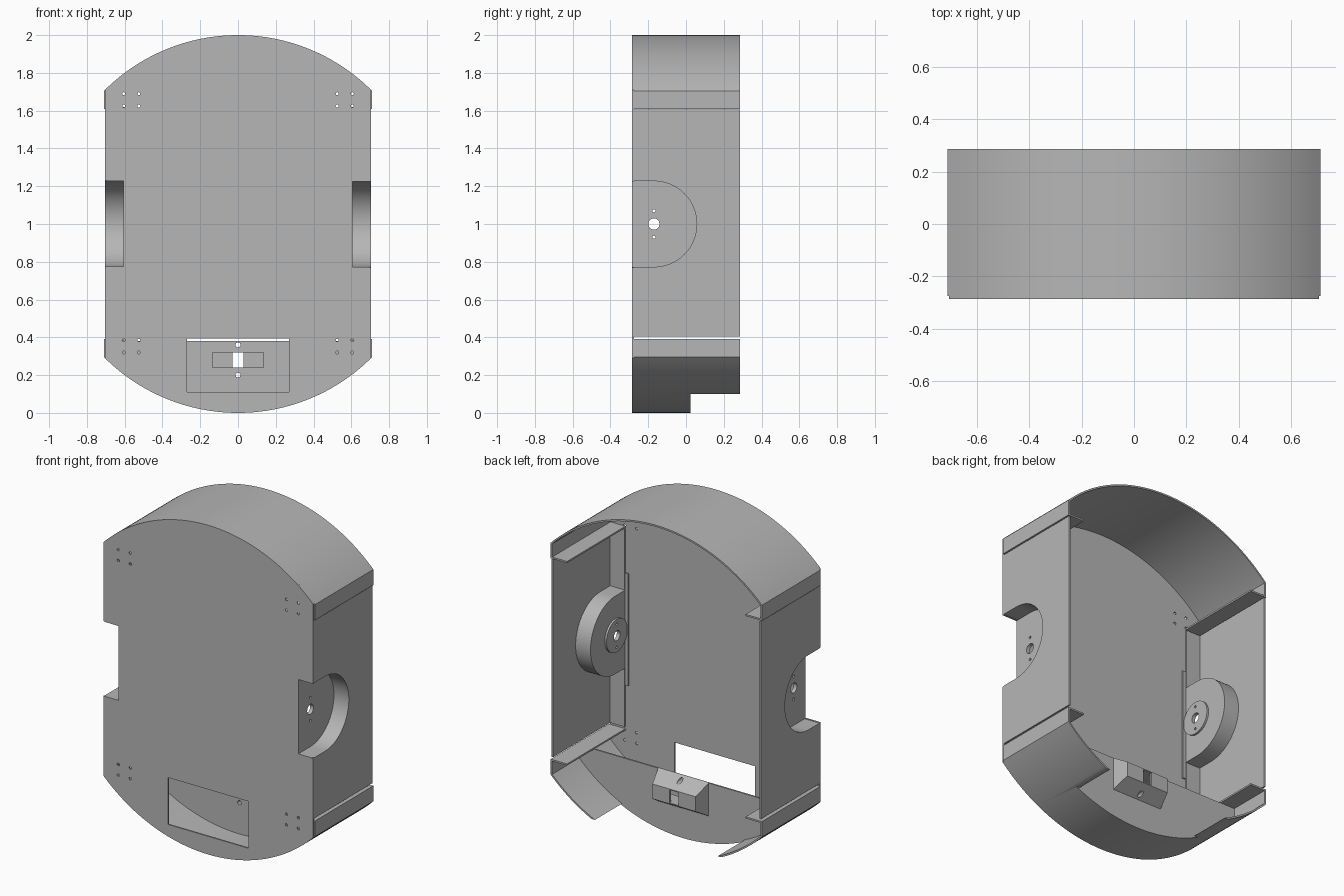
import bpy, bmesh, math

cube = bpy.data.objects.get("Cube")
if cube:
    bpy.data.objects.remove(cube, do_unlink=True)

gray = bpy.data.materials.new("light gray metal")
gray.use_nodes = True
COLOR = (0.47, 0.47, 0.47, 1)
gray.diffuse_color = COLOR
gray.node_tree.nodes["Principled BSDF"].inputs["Base Color"].default_value = COLOR

FRONT, BACK, T = -0.285, 0.285, 0.01     # depth limits and sheet thickness
HALF = 0.71                              # half width
parts = []


def add_object(name, bm):
    bmesh.ops.recalc_face_normals(bm, faces=bm.faces)
    mesh = bpy.data.meshes.new(name)
    bm.to_mesh(mesh)
    bm.free()
    mesh.materials.append(gray)
    obj = bpy.data.objects.new(name, mesh)
    bpy.context.scene.collection.objects.link(obj)
    parts.append(obj)
    return obj


def prism(name, outline, axis, a, b):
    """Extrude a closed outline: (x, z) along y, or (y, z) along x."""
    bm = bmesh.new()
    place = (lambda p, d: (p[0], d, p[1])) if axis == "y" else (lambda p, d: (d, p[0], p[1]))
    face = bm.faces.new([bm.verts.new(place(p, a)) for p in outline])
    ext = bmesh.ops.extrude_face_region(bm, geom=[face])
    shift = (0, b - a, 0) if axis == "y" else (b - a, 0, 0)
    bmesh.ops.translate(bm, vec=shift, verts=[v for v in ext["geom"] if isinstance(v, bmesh.types.BMVert)])
    return add_object(name, bm)


def rect(u0, u1, v0, v1):
    return [(u0, v0), (u1, v0), (u1, v1), (u0, v1)]


def arc(cu, cv, r, start, end, n):
    return [(cu + r * math.cos(start + (end - start) * i / n),
             cv + r * math.sin(start + (end - start) * i / n)) for i in range(n + 1)]


def circle(cu, cv, r, n=24):
    return arc(cu, cv, r, 0, math.tau, n)[:-1]


def cut(obj, cutters):
    """Subtract the cutters from a part and drop them."""
    for c in cutters:
        c.hide_render = True
        mod = obj.modifiers.new("cut", "BOOLEAN")
        mod.operation, mod.solver, mod.object = "DIFFERENCE", "EXACT", c
    bpy.context.view_layer.update()
    graph = bpy.context.evaluated_depsgraph_get()
    mesh = bpy.data.meshes.new_from_object(obj.evaluated_get(graph))
    obj.modifiers.clear()
    obj.data = mesh
    for c in cutters:
        parts.remove(c)
        bpy.data.objects.remove(c, do_unlink=True)


def top_arc(r, half, n=64):
    """Arc over the top from the right edge to the left edge."""
    a = math.acos(half / r)
    return arc(0, 1, r, a, math.pi - a, n)


def turned(points):
    return [(-x, 2 - z) for x, z in points]


# Front plate with wheel cutouts, screw holes and a window
w = HALF - 0.005
side = [(-w, 1.23), (-0.605, 1.23), (-0.605, 0.775), (-w, 0.775)]
half_outline = top_arc(1, w) + side
front = prism("front_plate", half_outline + turned(half_outline), "y", FRONT, FRONT + T)
holes = [prism("screw_cutter", circle(s * x, z, 0.008, 12), "y", FRONT - 0.05, FRONT + 0.05)
         for s in (-1, 1) for x in (0.525, 0.605) for z in (0.32, 0.385, 1.625, 1.69)]
holes.append(prism("window_cutter", rect(-0.27, 0.27, 0.11, 0.395), "y", FRONT - 0.05, FRONT + 0.05))
cut(front, holes)

# Curved rims, each bent down at the ends into an inward lip
LIP, LIP_IN = 1.61, 0.6
outer = [(LIP_IN, LIP), (HALF, LIP)] + top_arc(1, HALF) + [(-HALF, LIP), (-LIP_IN, LIP)]
inner_half = HALF - T
inner = [(LIP_IN, LIP + T), (inner_half, LIP + T)] + top_arc(1 - T, inner_half) \
    + [(-inner_half, LIP + T), (-LIP_IN, LIP + T)]
rim = outer + inner[::-1]
prism("top_rim", rim, "y", FRONT + T, BACK)
bottom = prism("bottom_rim", turned(rim), "y", FRONT + T, BACK)
SHELF = 0.025
cut(bottom, [prism("rim_cutter", rect(-0.6, 0.6, -0.1, 0.1), "y", SHELF, BACK + 0.1)])

# Inner plate carrying the caster housing
low_arc = turned(top_arc(1 - T, inner_half))
inner_plate = prism("inner_plate", low_arc + [(inner_half, 0.38), (-inner_half, 0.38)],
                    "y", SHELF - T, SHELF)

# Tapered caster housing behind the inner plate
bm = bmesh.new()
near = [bm.verts.new((x, SHELF, z)) for x, z in rect(-0.17, 0.17, 0.18, 0.38)]
far = [bm.verts.new((x, SHELF + 0.09, z)) for x, z in rect(-0.145, 0.145, 0.235, 0.325)]
bm.faces.new(near)
bm.faces.new(far)
for i in range(4):
    j = (i + 1) % 4
    bm.faces.new((near[i], near[j], far[j], far[i]))
housing = add_object("caster_housing", bm)


def caster_cutters(pocket_end):
    cutters = [prism("pocket_cutter", rect(-0.135, 0.135, 0.24, 0.32), "y", -0.1, pocket_end),
               prism("slot_cutter", rect(-0.03, 0.03, 0.241, 0.319), "y", -0.1, 0.3)]
    return cutters + [prism("bolt_cutter", circle(0, z, 0.013, 16), "y", -0.1, 0.3)
                      for z in (0.2, 0.36)]


cut(inner_plate, caster_cutters(0.2))
cut(housing, caster_cutters(SHELF + 0.075))

# Side walls, flanges and wheel wells
WY, R = -0.17, 0.227
half_turn = math.pi / 2
for s, label in ((1, "left"), (-1, "right")):
    def along_x(name, outline, a, b):
        return prism(f"{label}_{name}", outline, "x", s * a, s * b)

    def across(name, x0, x1, z0, z1):
        return prism(f"{label}_{name}", rect(s * x0, s * x1, z0, z1), "y", FRONT + T, FRONT + 2 * T)

    well = [(FRONT, 1 - R)] + arc(WY, 1, R, -half_turn, half_turn, 40) + [(FRONT, 1 + R)]
    notch = [(FRONT + T, 1 - R)] + well[1:-1] + [(FRONT + T, 1 + R)]
    along_x("side_wall", notch + [(FRONT + T, 1.605), (BACK, 1.605), (BACK, 0.405), (FRONT + T, 0.405)],
            w - T, w)
    well_out = [(FRONT, 1 - R - T)] + arc(WY, 1, R + T, -half_turn, half_turn, 40) + [(FRONT, 1 + R + T)]
    along_x("well_wall", well_out + well[::-1], 0.595, w - T)
    disk = along_x("well_disk", well, 0.595, 0.605)
    boss = along_x("motor_boss", circle(WY, 1, 0.1, 40), 0.583, 0.595)
    for part in (disk, boss):
        cut(part, [along_x("axle_cutter", circle(WY, z, r), 0.5, 0.65)
                   for z, r in ((1, 0.03), (1.07, 0.008), (0.93, 0.008))])
    across("upper_flange", 0.6, w - T, 1 + R + T, 1.605)
    across("lower_flange", 0.6, w - T, 0.405, 1 - R - T)
    across("well_tab", 0.575, 0.595, 0.66, 1.34)

# Smooth the curved sheets and keep the bends crisp
for obj in bpy.context.selected_objects:
    obj.select_set(False)
for obj in parts:
    obj.select_set(True)
bpy.context.view_layer.objects.active = parts[0]
bpy.ops.object.shade_smooth_by_angle(angle=math.radians(30))
